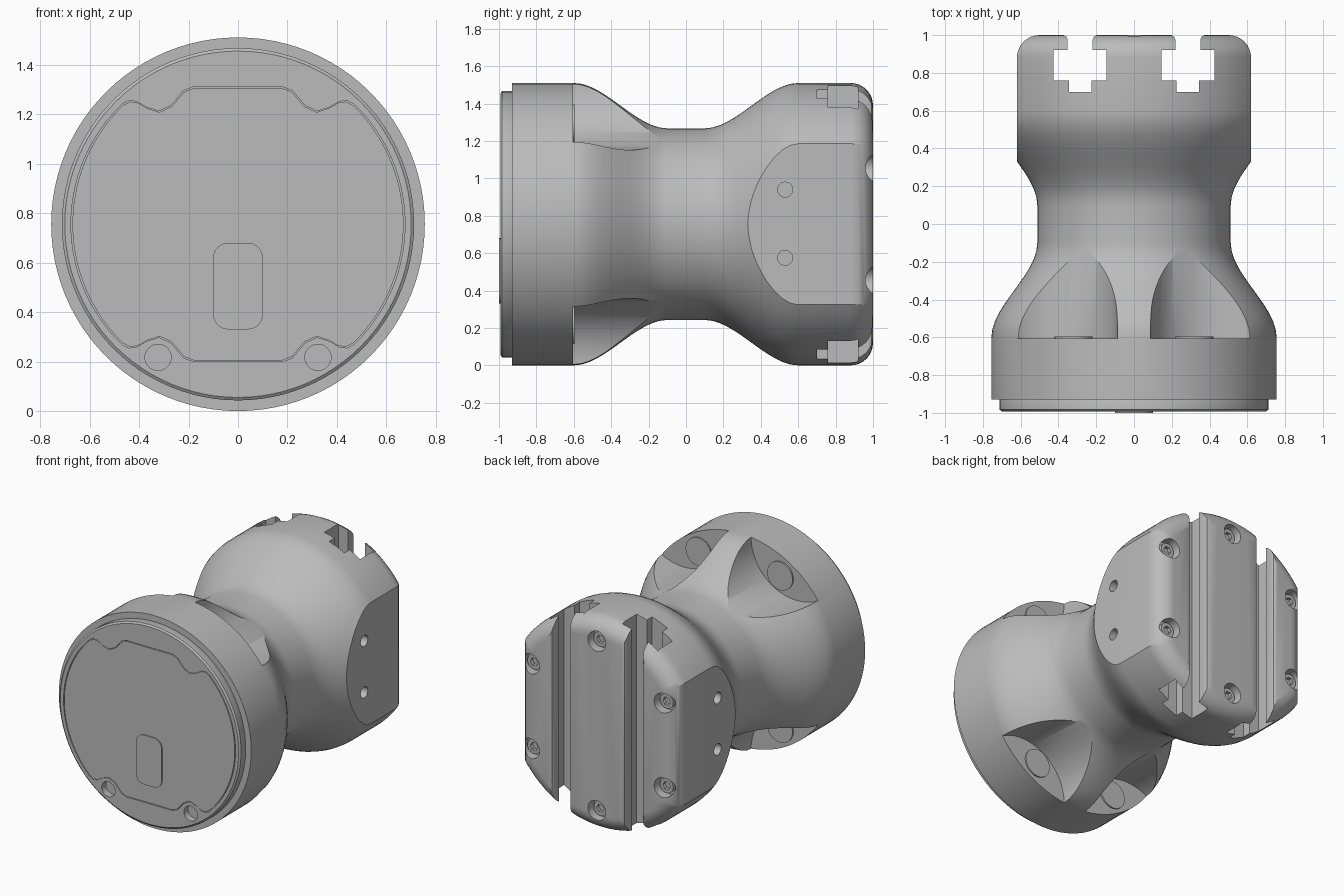
import bpy, bmesh
from math import sin, cos, pi, radians, sqrt
from mathutils import Matrix, Vector

cube = bpy.data.objects.get("Cube")
if cube:
    bpy.data.objects.remove(cube)

CZ = 0.755          # height of the main axis, which runs along y
R = 0.755           # largest radius

grey = bpy.data.materials.new("plain grey")
grey.use_nodes = True
colour = (0.5, 0.5, 0.5, 1)
grey.diffuse_color = colour
grey.node_tree.nodes["Principled BSDF"].inputs["Base Color"].default_value = colour


def make(name, bm):
    bmesh.ops.recalc_face_normals(bm, faces=bm.faces)
    mesh = bpy.data.meshes.new(name)
    bm.to_mesh(mesh)
    bm.free()
    mesh.materials.append(grey)
    obj = bpy.data.objects.new(name, mesh)
    bpy.context.collection.objects.link(obj)
    return obj


def lathe(name, profile, sides=96):
    """Closed solid turned around the main axis from (y, radius) points."""
    bm = bmesh.new()
    rings = [[bm.verts.new((r * cos(2 * pi * i / sides), y, CZ + r * sin(2 * pi * i / sides)))
              for i in range(sides)] for y, r in profile]
    for a, b in zip(rings, rings[1:]):
        for i in range(sides):
            j = (i + 1) % sides
            bm.faces.new((a[i], a[j], b[j], b[i]))
    bm.faces.new(rings[0])
    bm.faces.new(rings[-1])
    return make(name, bm)


def prism(name, points, start, end, axis):
    """Outline pushed along z (points are x, y) or along y (points are x, z)."""
    bm = bmesh.new()
    place = (lambda p, d: (p[0], p[1], d)) if axis == "z" else (lambda p, d: (p[0], d, p[1]))
    a, b = ([bm.verts.new(place(p, d)) for p in points] for d in (start, end))
    bm.faces.new(a)
    bm.faces.new(b)
    for i in range(len(points)):
        j = (i + 1) % len(points)
        bm.faces.new((a[i], a[j], b[j], b[i]))
    return make(name, bm)


def circle(x, z, r, sides=32):
    return [(x + r * cos(2 * pi * i / sides), z + r * sin(2 * pi * i / sides)) for i in range(sides)]


def disc(name, x, z, r, y0, y1, sides=32):
    return prism(name, circle(x, z, r, sides), y0, y1, "y")


def cut(target, cutter):
    mod = target.modifiers.new("cut", "BOOLEAN")
    mod.operation = "DIFFERENCE"
    mod.solver = "EXACT"
    mod.object = cutter
    bpy.context.view_layer.objects.active = target
    bpy.ops.object.modifier_apply(modifier=mod.name)
    bpy.data.objects.remove(cutter)


def smooth(obj):
    bpy.ops.object.select_all(action="DESELECT")
    obj.select_set(True)
    bpy.context.view_layer.objects.active = obj
    bpy.ops.object.shade_smooth_by_angle(angle=radians(28))


# Waisted body: drum, narrow neck, rounded rear block
waist = [(0.1 + 0.5 * t, 0.512 + 0.243 * t * t * (3 - 2 * t)) for t in (i / 12 for i in range(13))]
FIL = 0.12
rear = [(1 - FIL + FIL * sin(a), R - FIL + FIL * cos(a)) for a in (i * pi / 16 for i in range(9))]
body = lathe("waisted_body", [(-0.93, R)] + [(-y, r) for y, r in reversed(waist)] + waist + rear)

# Flat sides with a rounded rear edge
for s in (-1, 1):
    arc = [(0.5 + FIL * cos(a), 0.88 + FIL * sin(a)) for a in (i * pi / 16 for i in range(9))]
    outline = [(0.62, 0.15)] + arc + [(0.5, 1.1), (0.9, 1.1), (0.9, 0.15)]
    cut(body, prism("side_cutter", [(s * x, y) for x, y in outline], -0.2, 1.8, "z"))

# Vertical T slots in the rear face
half = [(0.06, 0.70), (0.06, 0.76), (0.14, 0.76), (0.14, 0.92), (0.066, 0.92),
        (0.066, 0.975), (0.073, 0.992), (0.09, 1.001), (0.09, 1.1)]
for s in (-1, 1):
    outline = half + [(-x, y) for x, y in reversed(half)]
    cut(body, prism("slot_cutter", [(s * 0.285 + x, y) for x, y in outline], -0.2, 1.8, "z"))

# Four scooped pockets behind the drum, each with a round bolt head
POCKET, POCKET_R = 0.872, 0.355
for sx in (-1, 1):
    for sz in (-1, 1):
        a = radians(59.5)
        cut(body, disc("pocket_cutter", sx * POCKET * cos(a), CZ + sz * POCKET * sin(a),
                       POCKET_R, -0.605, -0.02, 96))
        smooth(disc("pocket_bolt", sx * 0.32, CZ + sz * 0.54, 0.1, -0.62, -0.595))

# Small holes in the flat sides
for s in (-1, 1):
    for z in (0.575, 0.94):
        bm = bmesh.new()
        turn = Matrix.Translation((s * 0.62, 0.53, z)) @ Matrix.Rotation(pi / 2, 4, "Y")
        bmesh.ops.create_cone(bm, cap_ends=True, segments=24, radius1=0.04, radius2=0.04,
                              depth=0.12, matrix=turn)
        cut(body, make("side_hole_cutter", bm))

# Recessed socket screws in the rear face
spots = [(x, z) for x in (-0.52, 0.52) for z in (-0.3, 0.3)] + [(0, -0.6), (0, 0.6)]
for x, z in spots:
    cut(body, disc("screw_hole_cutter", x, CZ + z, 0.07, 0.93, 1.1))
    screw = disc("rear_screw", x, CZ + z, 0.052, 0.92, 0.96)
    cut(screw, disc("socket_cutter", x, CZ + z, 0.03, 0.935, 1.0, 6))
    smooth(screw)
smooth(body)

# Front cap
cap = lathe("front_cap", [(-0.9, 0.7), (-0.925, 0.712), (-0.983, 0.712), (-0.992, 0.7)])

# Contoured inlay in the cap, with bays around the fixing points
bay = [(0.18, 0.555), (0.22, 0.54), (0.27, 0.48), (0.32, 0.457), (0.37, 0.473), (0.41, 0.496), (0.44, 0.5)]
side = [(0.675 * cos(a), 0.675 * sin(a)) for a in (radians(46 - 46 * i / 14) for i in range(15))]
quarter = bay + side
right = quarter + [(x, -z) for x, z in reversed(quarter[:-1])]
inlay = right + [(-x, z) for x, z in reversed(right)]
cut(cap, prism("inlay_cutter", [(x, CZ + z) for x, z in inlay], -1.1, -0.984, "y"))
smooth(prism("front_inlay", [(x * 0.991, CZ + z * 0.991) for x, z in inlay], -0.992, -0.98, "y"))

# Two lower fixing holes in the cap
for s in (-1, 1):
    cut(cap, disc("fixing_cutter", s * 0.323, 0.217, 0.053, -1.1, -0.945))
smooth(cap)

# Rounded plate on the front
plate = []
for k, (cx, cz) in enumerate(((0.04, 0.62), (-0.04, 0.62), (-0.04, 0.39), (0.04, 0.39))):
    plate += [(cx + 0.06 * cos(a), cz + 0.06 * sin(a))
              for a in ((k + i / 6) * pi / 2 for i in range(7))]
smooth(prism("front_plate", plate, -1.0, -0.991, "y"))
